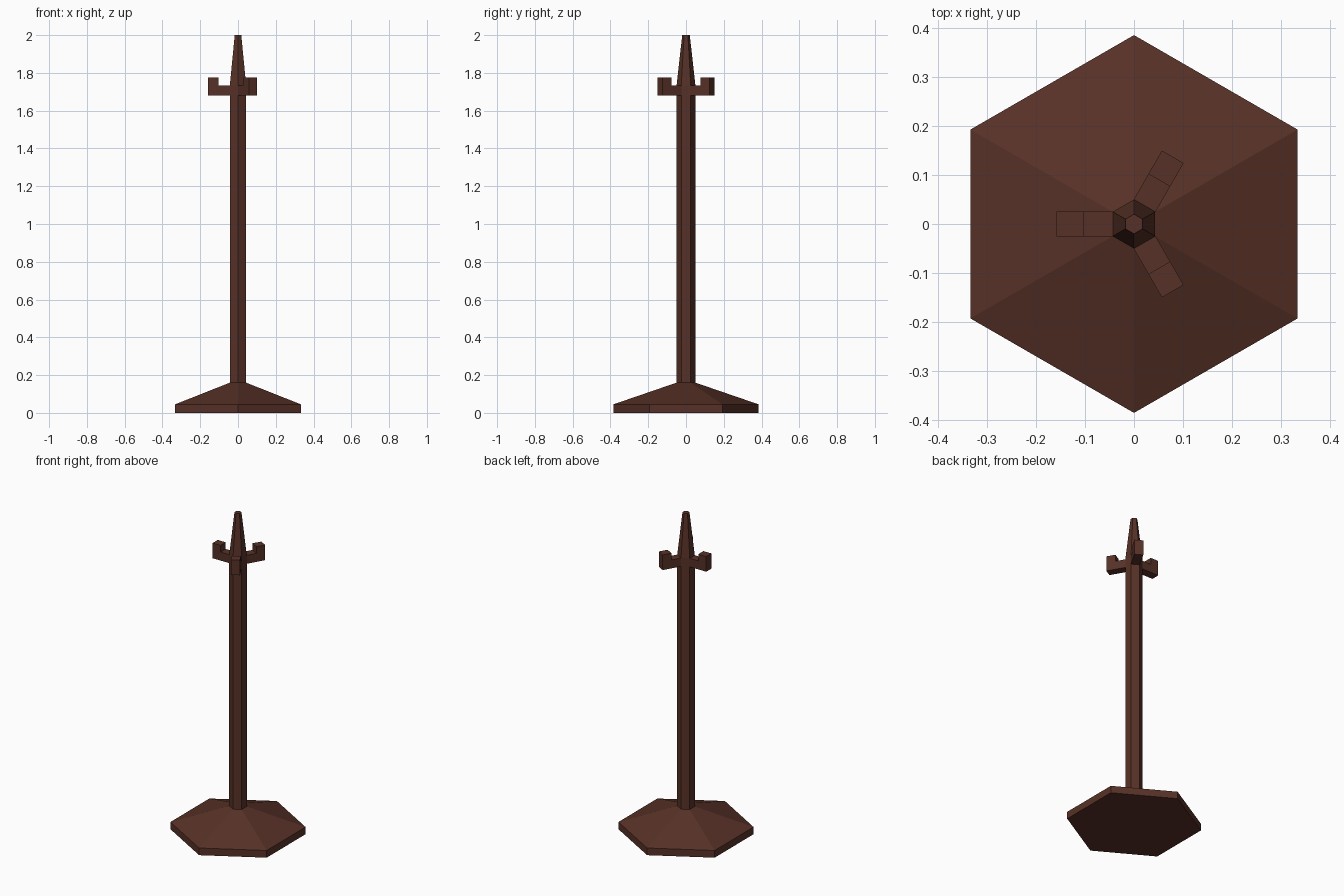
import bpy, bmesh, math
from mathutils import Matrix

if "Cube" in bpy.data.objects:
    bpy.data.objects.remove(bpy.data.objects["Cube"])

wood = bpy.data.materials.new("dark brown wood")
wood.diffuse_color = (0.095, 0.031, 0.020, 1)
wood.use_nodes = True
wood.node_tree.nodes["Principled BSDF"].inputs["Base Color"].default_value = wood.diffuse_color


def finish(bm, name):
    bmesh.ops.recalc_face_normals(bm, faces=bm.faces)
    me = bpy.data.meshes.new(name)
    bm.to_mesh(me)
    bm.free()
    me.materials.append(wood)
    ob = bpy.data.objects.new(name, me)
    bpy.context.collection.objects.link(ob)
    return ob


# Stand: hexagonal foot, pole and tapered tip from one (radius, z) profile
profile = [(0.385, 0), (0.385, 0.045), (0.05, 0.16), (0.05, 1.68),
           (0.05, 1.733), (0.02, 2.0)]
bm = bmesh.new()
rings = []
for r, z in profile:
    rings.append([bm.verts.new((r * math.cos(math.radians(30 + 60 * i)),
                                r * math.sin(math.radians(30 + 60 * i)), z))
                  for i in range(6)])
for a, b in zip(rings, rings[1:]):
    for i in range(6):
        j = (i + 1) % 6
        bm.faces.new((a[i], a[j], b[j], b[i]))
bm.faces.new(rings[0])
bm.faces.new(rings[-1])
finish(bm, "hexagonal_stand")

# Hooks: L-shaped arms on three of the pole's faces
hook = [(0.0433, 1.68), (0.158, 1.68), (0.158, 1.775), (0.103, 1.775),
        (0.103, 1.733), (0.0433, 1.733)]
for k, angle in enumerate((60, 180, 300)):
    bm = bmesh.new()
    face = bm.faces.new([bm.verts.new((x, -0.0255, z)) for x, z in hook])
    ext = bmesh.ops.extrude_face_region(bm, geom=[face], use_keep_orig=True)
    new = [v for v in ext["geom"] if isinstance(v, bmesh.types.BMVert)]
    bmesh.ops.translate(bm, verts=new, vec=(0, 0.051, 0))
    bmesh.ops.transform(bm, verts=bm.verts,
                        matrix=Matrix.Rotation(math.radians(angle), 4, 'Z'))
    finish(bm, f"hook_{k + 1}")
